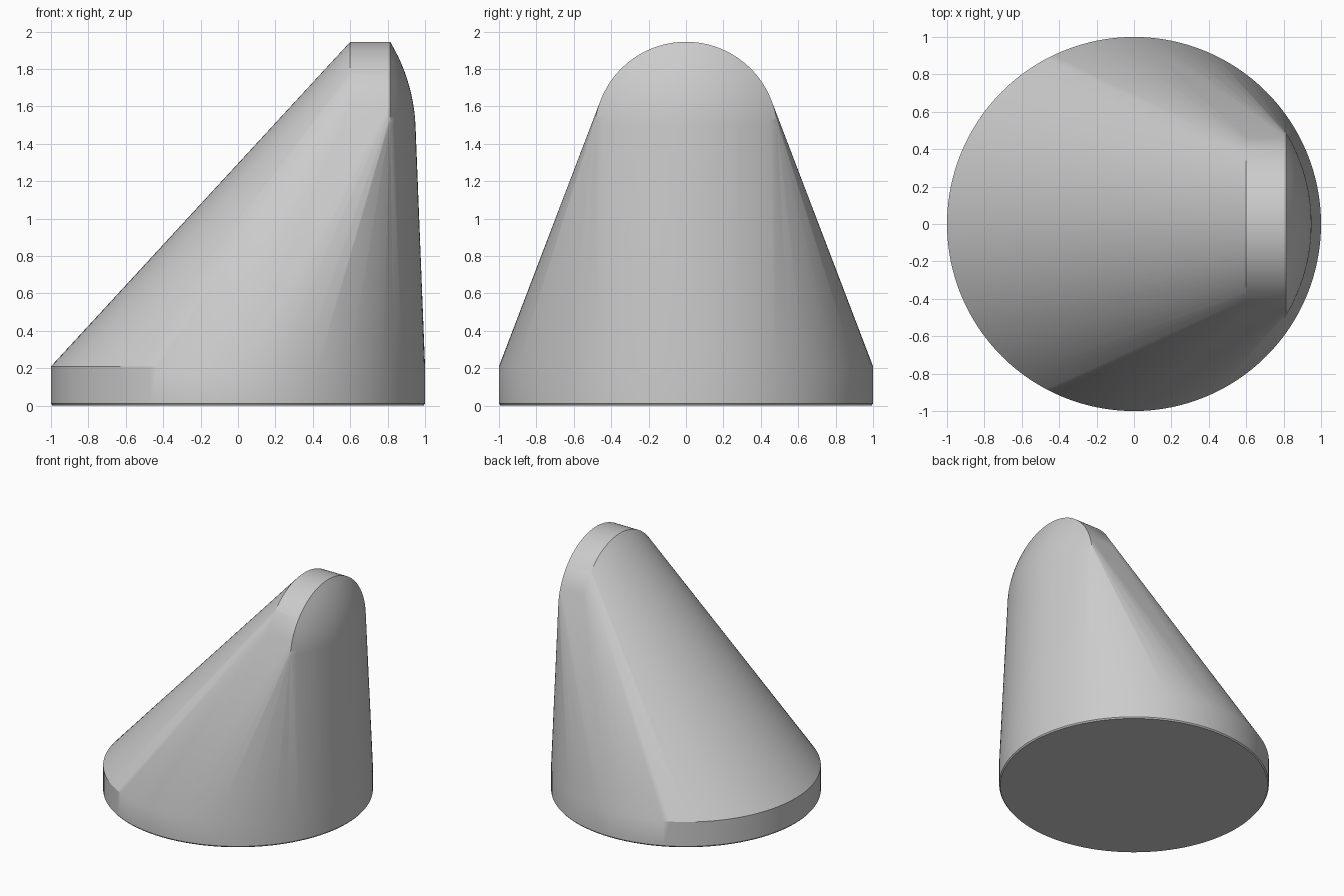
import bpy, bmesh
from math import sin, cos, pi, sqrt, radians

cube = bpy.data.objects.get("Cube")
if cube:
    bpy.data.objects.remove(cube, do_unlink=True)

SEG = 128
TIP_R, TIP_Z, DOME_R = 0.49, 1.455, 0.95
BACK_X = 0.6

grey = bpy.data.materials.new("plain grey")
grey.use_nodes = True
colour = (0.6, 0.6, 0.6, 1)
grey.diffuse_color = colour
grey.node_tree.nodes["Principled BSDF"].inputs["Base Color"].default_value = colour

bm = bmesh.new()


def base_ring(r, z):
    for i in range(SEG):
        a = 2 * pi * i / SEG
        bm.verts.new((r * cos(a), r * sin(a), z))


def tip_ring(r, x):
    for i in range(SEG):
        a = 2 * pi * i / SEG
        bm.verts.new((x, r * cos(a), TIP_Z + r * sin(a)))


# Round base with a small chamfer underneath
base_ring(0.992, 0)
base_ring(1, 0.01)
base_ring(1, 0.21)

# Upper tip: a short sideways cylinder with a spherical end
tip_ring(TIP_R, BACK_X)
for k in range(1, 13):
    r = TIP_R * k / 12
    tip_ring(r, sqrt(DOME_R ** 2 - r ** 2))
bm.verts.new((DOME_R, 0, TIP_Z))

# Stretch one skin around base and tip
hull = bmesh.ops.convex_hull(bm, input=bm.verts[:])
spare = {g for g in hull["geom_interior"] + hull["geom_unused"]
         if isinstance(g, bmesh.types.BMVert)}
bmesh.ops.delete(bm, geom=list(spare), context="VERTS")
bmesh.ops.dissolve_limit(bm, angle_limit=radians(0.05), verts=bm.verts[:], edges=bm.edges[:])
bmesh.ops.recalc_face_normals(bm, faces=bm.faces[:])

mesh = bpy.data.meshes.new("slanted_cap")
bm.to_mesh(mesh)
bm.free()
mesh.materials.append(grey)
cap = bpy.data.objects.new("slanted_cap", mesh)
bpy.context.collection.objects.link(cap)
bpy.context.view_layer.objects.active = cap
cap.select_set(True)
bpy.ops.object.shade_smooth_by_angle(angle=radians(30))
